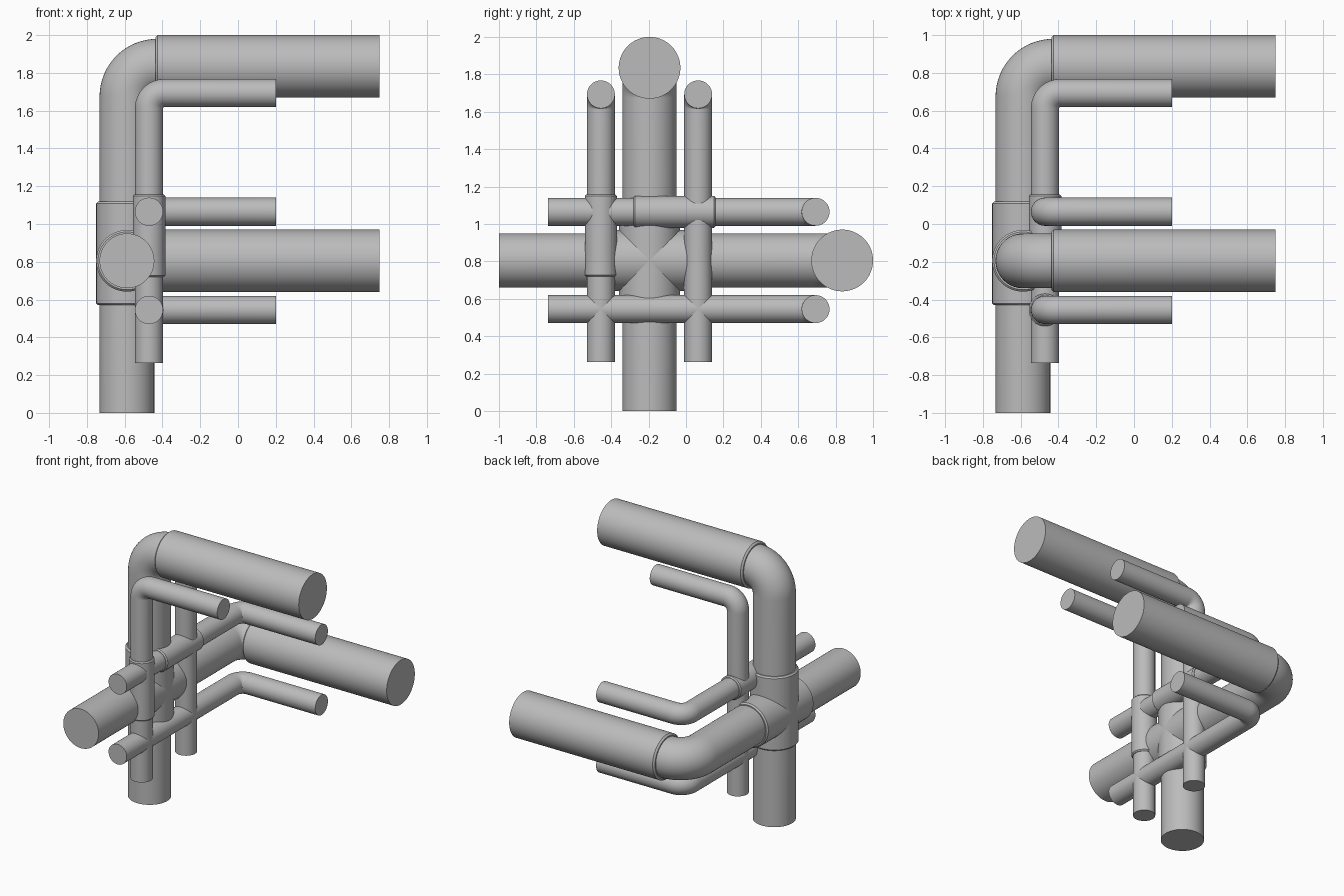
import bpy, bmesh, math
from mathutils import Vector

if "Cube" in bpy.data.objects:
    bpy.data.objects.remove(bpy.data.objects["Cube"])

grey = bpy.data.materials.new("pipe_grey")
grey.use_nodes = True
colour = (0.5, 0.5, 0.5, 1)
grey.diffuse_color = colour
grey.node_tree.nodes["Principled BSDF"].inputs["Base Color"].default_value = colour

X, Y, Z = Vector((1, 0, 0)), Vector((0, 1, 0)), Vector((0, 0, 1))
SIDES = 64


def tube(name, rings):
    """Closed tube through rings of (centre, direction, radius)."""
    bm = bmesh.new()
    loops = []
    # The paths bend only in planes parallel to X, so one side axis is constant
    side = Y if abs(rings[0][1].y) < 0.5 else Z
    for centre, direction, radius in rings:
        up = direction.cross(side)
        loop = []
        for i in range(SIDES):
            a = 2 * math.pi * i / SIDES
            loop.append(bm.verts.new(centre + radius * (side * math.cos(a) + up * math.sin(a))))
        loops.append(loop)
    for a, b in zip(loops, loops[1:]):
        for i in range(SIDES):
            j = (i + 1) % SIDES
            bm.faces.new((a[i], a[j], b[j], b[i]))
    bm.faces.new(loops[0])
    bm.faces.new(loops[-1])
    bmesh.ops.recalc_face_normals(bm, faces=bm.faces)
    mesh = bpy.data.meshes.new(name)
    bm.to_mesh(mesh)
    bm.free()
    mesh.materials.append(grey)
    obj = bpy.data.objects.new(name, mesh)
    bpy.context.collection.objects.link(obj)
    bpy.ops.object.select_all(action='DESELECT')
    obj.select_set(True)
    bpy.context.view_layer.objects.active = obj
    bpy.ops.object.shade_smooth_by_angle(angle=math.radians(30))


def bent_pipe(name, corner, axis, length, end_x, radius, bend):
    """Straight run along axis up to a round elbow, then along +X."""
    rings = [(corner - axis * length, axis, radius)]
    pivot = corner - axis * bend + X * bend
    for k in range(17):
        t = math.pi / 2 * k / 16
        rings.append((pivot + bend * (axis * math.sin(t) - X * math.cos(t)),
                      axis * math.cos(t) + X * math.sin(t), radius))
    rings.append((Vector((end_x, corner.y, corner.z)), X, radius))
    tube(name, rings)


def sleeve(name, start, axis, length, radius, chamfer, far_chamfer=True):
    """Wider straight section with chamfered ends."""
    rings = [(start, axis, radius - chamfer),
             (start + axis * chamfer, axis, radius)]
    end = start + axis * length
    if far_chamfer:
        rings += [(end - axis * chamfer, axis, radius),
                  (end, axis, radius - chamfer)]
    else:
        rings.append((end, axis, radius))
    tube(name, rings)


# Large crossing pipes, with wide sleeves at the crossing and after the elbows
BX, BY, BZ = -0.588, -0.195, 0.805
for label, axis, corner, cross in (
        ("upright", Z, Vector((BX, BY, 1.835)), Vector((BX, BY, 0.57))),
        ("level", Y, Vector((BX, 0.835, BZ)), Vector((BX, -0.43, BZ)))):
    bent_pipe("large_" + label + "_pipe", corner, axis, 1.835, 0.7, 0.145, 0.16)
    sleeve("large_" + label + "_crossing_sleeve", cross, axis, 0.548, 0.163, 0.01)
    sleeve("large_" + label + "_end_sleeve", Vector((-0.438, corner.y, corner.z)),
           X, 1.188, 0.165, 0.012, False)

# Small pipes: two upright and two level, crossing in front of the large ones
SX, LOW, HIGH, TOP = -0.471, 0.545, 1.065, 1.693
for label, s in (("first", LOW), ("second", HIGH)):
    bent_pipe("small_upright_pipe_" + label, Vector((SX, s - 1, TOP)), Z, 1.43, 0.2, 0.0745, 0.08)
    bent_pipe("small_level_pipe_" + label, Vector((SX, TOP - 1, s)), Y, 1.43, 0.2, 0.0745, 0.08)

# Small sleeves
sleeve("small_upright_sleeve", Vector((SX, LOW - 1, 0.72)), Z, 0.437, 0.086, 0.008)
sleeve("small_level_sleeve", Vector((SX, -0.28, HIGH)), Y, 0.437, 0.086, 0.008)
